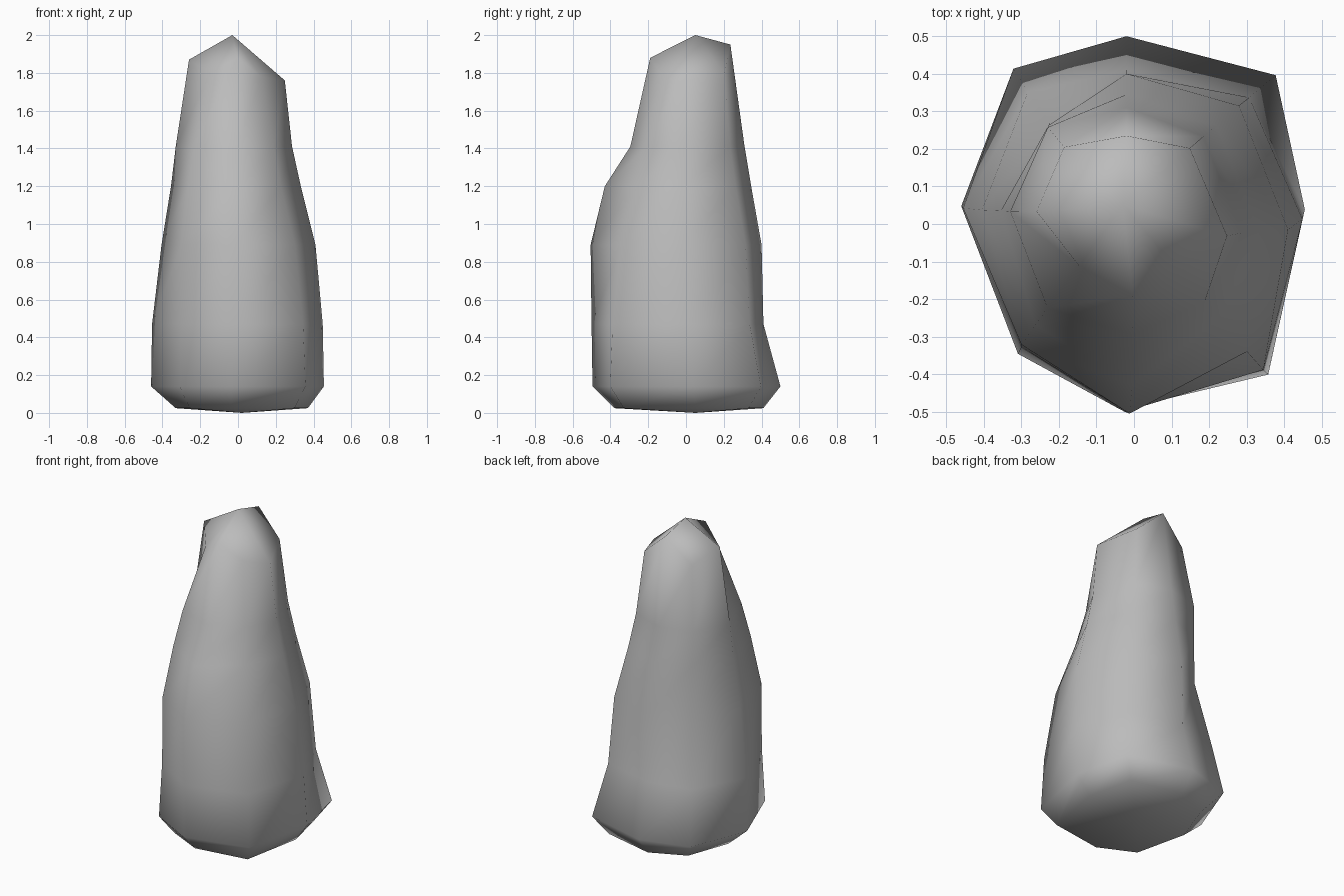
import bpy
import bmesh
from math import cos, sin, radians

cube = bpy.data.objects.get("Cube")
if cube:
    bpy.data.objects.remove(cube, do_unlink=True)

# One grey stone colour
stone = bpy.data.materials.new("stone_grey")
stone.use_nodes = True
grey = (0.5, 0.5, 0.5, 1)
stone.diffuse_color = grey
stone.node_tree.nodes["Principled BSDF"].inputs["Base Color"].default_value = grey

AXIS_X, AXIS_Y = -0.02, 0.05
HEIGHTS = [0.025, 0.14, 0.47, 0.89, 1.2, 1.41]

# Ribs around the pillar: angle at foot, angle at top, top height, radii going up
RIBS = {
    "left": (0, -17, 1.76, [0.39, 0.475, 0.47, 0.435, 0.36, 0.315, 0.28]),
    "back_left": (41, 42, 1.80, [0.43, 0.527, 0.435, 0.40, 0.32, 0.275, 0.227]),
    "back": (90, 90, 1.95, [0.36, 0.45, 0.36, 0.35, 0.295, 0.26, 0.185]),
    "back_right": (129, 137, 1.80, [0.34, 0.472, 0.40, 0.30, 0.297, 0.295, 0.227]),
    "right": (180, 184, 1.87, [0.31, 0.44, 0.435, 0.385, 0.335, 0.31, 0.24]),
    "front_right": (234, 232, 1.80, [0.40, 0.49, 0.47, 0.465, 0.40, 0.345, 0.205]),
    "front": (268, 274, 1.88, [0.43, 0.545, 0.55, 0.555, 0.48, 0.345, 0.24]),
    "front_left": (310, 309, 1.78, [0.495, 0.588, 0.57, 0.505, 0.39, 0.33, 0.227]),
}


def add_rib(bm, foot_angle, top_angle, top, radii):
    """A line of points climbing one side, turning slightly as it rises."""
    rib = []
    for z, r in zip(HEIGHTS + [top], radii):
        a = radians(foot_angle + (top_angle - foot_angle) * z / top)
        rib.append(bm.verts.new((AXIS_X + r * cos(a), AXIS_Y + r * sin(a), z)))
    return rib


# Rock body: ribs joined side by side, closed by a point at each end
bm = bmesh.new()
ribs = [add_rib(bm, *rib) for rib in RIBS.values()]
base = bm.verts.new((0.02, AXIS_Y, 0))
peak = bm.verts.new((-0.03, AXIS_Y, 2))
for a, b in zip(ribs, ribs[1:] + ribs[:1]):
    for k in range(len(HEIGHTS)):
        bm.faces.new((a[k], b[k], b[k + 1], a[k + 1]))
    bm.faces.new((base, b[0], a[0]))
    bm.faces.new((peak, a[-1], b[-1]))
for face in bm.faces:
    face.smooth = True
bmesh.ops.recalc_face_normals(bm, faces=bm.faces)

mesh = bpy.data.meshes.new("rock_pillar")
bm.to_mesh(mesh)
bm.free()
mesh.materials.append(stone)
bpy.context.collection.objects.link(bpy.data.objects.new("rock_pillar", mesh))
